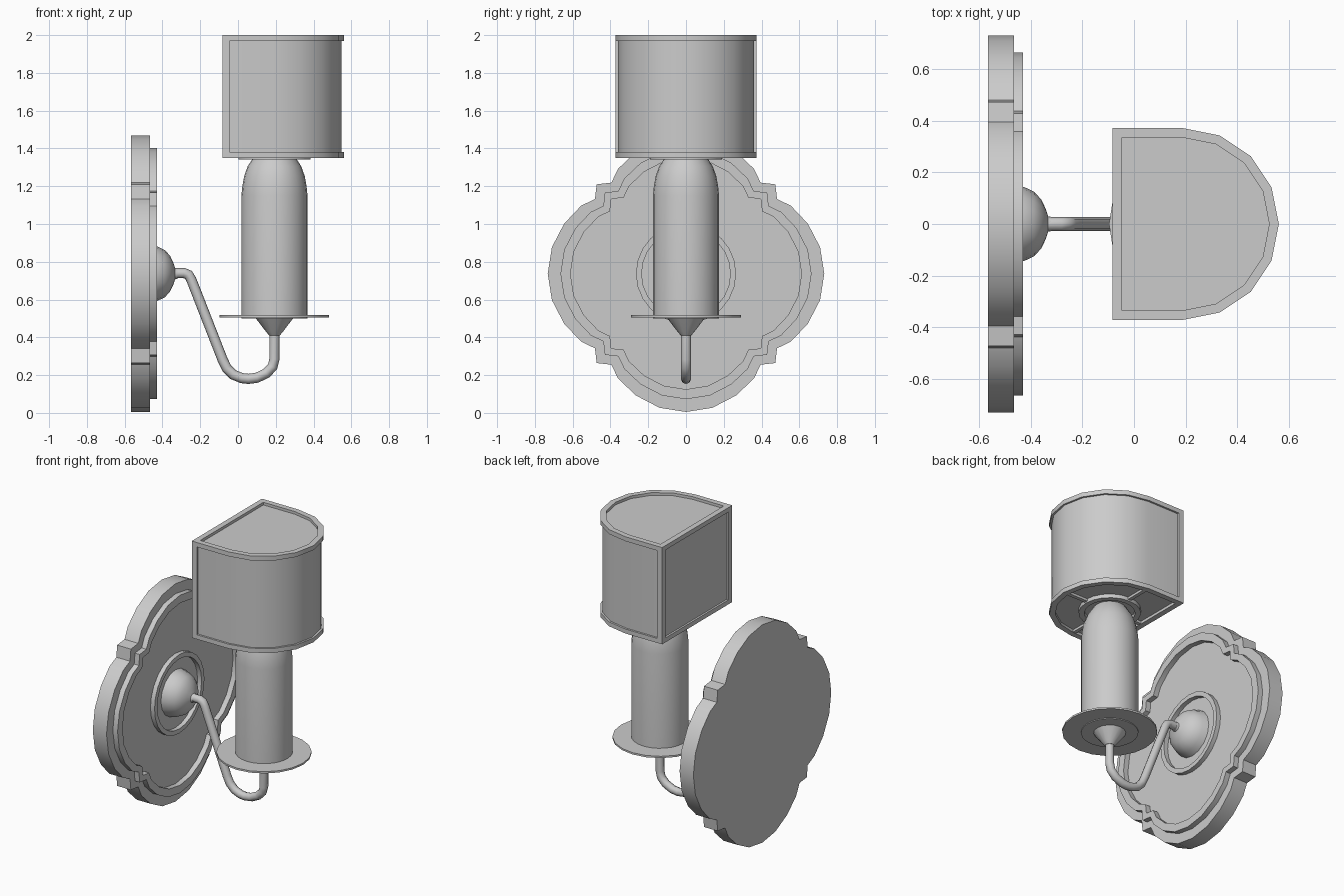
import bpy, bmesh, math
from mathutils import Matrix, Vector

if "Cube" in bpy.data.objects:
    bpy.data.objects.remove(bpy.data.objects["Cube"])

AX = 0.193          # candle axis x
PZ = 0.737          # wall plate centre z


def finish(name, bm, smooth=30):
    bmesh.ops.recalc_face_normals(bm, faces=bm.faces)
    me = bpy.data.meshes.new(name)
    bm.to_mesh(me)
    bm.free()
    ob = bpy.data.objects.new(name, me)
    bpy.context.collection.objects.link(ob)
    bpy.ops.object.select_all(action='DESELECT')
    ob.select_set(True)
    bpy.context.view_layer.objects.active = ob
    bpy.ops.object.shade_smooth_by_angle(angle=math.radians(smooth))
    return ob


def prism(name, outer, lo, hi, place, inner=None):
    """Extrude an outline (or the band between two outlines) from lo to hi."""
    bm = bmesh.new()
    n = len(outer)
    loop = lambda pts, h: [bm.verts.new(place(a, b, h)) for a, b in pts]
    rings = [loop(outer, lo), loop(outer, hi)]
    if inner:
        rings += [loop(inner, hi), loop(inner, lo)]
        pairs = [(0, 1), (1, 2), (2, 3), (3, 0)]
    else:
        pairs = [(0, 1)]
        bm.faces.new(rings[0])
        bm.faces.new(rings[1])
    for r, s in pairs:
        for i in range(n):
            j = (i + 1) % n
            bm.faces.new((rings[r][i], rings[r][j], rings[s][j], rings[s][i]))
    return finish(name, bm)


def lathe(name, profile, matrix, n, smooth=30):
    """Spin (radius, height) points round local z, closing both ends."""
    bm = bmesh.new()
    rings = [[bm.verts.new(matrix @ Vector((r * math.cos(2 * math.pi * i / n),
                                            r * math.sin(2 * math.pi * i / n), h)))
              for i in range(n)] for r, h in profile]
    for a, b in zip(rings, rings[1:]):
        for i in range(n):
            j = (i + 1) % n
            bm.faces.new((a[i], a[j], b[j], b[i]))
    bm.faces.new(rings[0])
    bm.faces.new(rings[-1])
    return finish(name, bm, smooth)


def box(name, lo, hi, turn=None):
    bm = bmesh.new()
    lo, hi = Vector(lo), Vector(hi)
    m = Matrix.Translation((lo + hi) / 2) @ Matrix.Diagonal((*(hi - lo), 1))
    bmesh.ops.create_cube(bm, size=1, matrix=(turn or Matrix()) @ m)
    return finish(name, bm)


def circle(r, n):
    return [(r * math.cos(2 * math.pi * i / n), r * math.sin(2 * math.pi * i / n))
            for i in range(n)]


wall = lambda y, z, x: (x, y, PZ + z)
flat = lambda x, y, z: (x, y, z)
upright = Matrix.Translation((AX, 0, 0))
outward = Matrix.Translation((0, 0, PZ)) @ Matrix.Rotation(math.pi / 2, 4, 'Y')

# Quatrefoil wall plate: one quarter outline turned four times
quarter = [(0.732, 0), (0.71, 0.14), (0.645, 0.265), (0.555, 0.36), (0.482, 0.395),
           (0.473, 0.473), (0.395, 0.482), (0.36, 0.555), (0.265, 0.645), (0.14, 0.71)]
foil = []
for k in range(4):
    c, s = [(1, 0), (0, 1), (-1, 0), (0, -1)][k]
    foil += [(c * a - s * b, s * a + c * b) for a, b in quarter]
scaled = lambda f: [(a * f, b * f) for a, b in foil]
prism("wall_plate", foil, -0.567, -0.465, wall)
prism("wall_plate_raised_border", scaled(0.908), -0.468, -0.43, wall, scaled(0.836))
prism("wall_plate_centre_ring", circle(0.265, 24), -0.468, -0.435, wall, circle(0.235, 24))

# Domed boss the arm grows from
lathe("arm_boss", [(0.155, -0.468), (0.143, -0.425), (0.125, -0.387), (0.095, -0.36),
                   (0.06, -0.343), (0.03, -0.333), (0.027, -0.32)], outward, 16)

# Curved arm
path = [(-0.35, 0.74), (-0.285, 0.74), (-0.262, 0.731), (-0.247, 0.705), (-0.23, 0.662),
        (-0.082, 0.283), (-0.06, 0.237), (-0.025, 0.202), (0.02, 0.184), (0.055, 0.18),
        (0.1, 0.186), (0.15, 0.21), (0.183, 0.244), (0.193, 0.285), (0.193, 0.43)]
cu = bpy.data.curves.new("arm", 'CURVE')
cu.dimensions = '3D'
cu.bevel_depth = 0.027
cu.bevel_resolution = 2
cu.use_fill_caps = True
sp = cu.splines.new('POLY')
sp.points.add(len(path) - 1)
for p, (x, z) in zip(sp.points, path):
    p.co = (x, 0, z, 1)
arm = bpy.data.objects.new("arm", cu)
bpy.context.collection.objects.link(arm)
bpy.ops.object.select_all(action='DESELECT')
arm.select_set(True)
bpy.context.view_layer.objects.active = arm
bpy.ops.object.convert(target='MESH')

# Cup, drip dish and candle tube
lathe("candle_cup", [(0.028, 0.41), (0.045, 0.43), (0.1, 0.502)], upright, 16)
lathe("drip_dish", [(0.29, 0.505), (0.29, 0.517)], upright, 20)
lathe("candle_tube", [(0.175, 0.5), (0.175, 1.15), (0.17, 1.2), (0.16, 1.255),
                      (0.142, 1.305), (0.115, 1.347), (0.1, 1.37)], upright, 24)


# D-shaped shade
def dee(inset):
    r = 0.372 - inset
    arc = [(0.19 + r * math.cos(math.radians(a)), r * math.sin(math.radians(a)))
           for a in [-90 + 22.5 * i for i in range(9)]]
    return [(-0.083 + inset, -r)] + arc + [(-0.083 + inset, r)]


prism("shade_body", dee(0.013), 1.368, 1.982, flat)
for name, z in (("bottom", 1.35), ("top", 1.97)):
    prism(f"shade_{name}_rim", dee(0), z, z + 0.03, flat, dee(0.037))
for name, y in (("front", -0.372), ("back", 0.335)):
    box(f"shade_{name}_post", (-0.083, y, 1.38), (-0.045, y + 0.037, 1.97))

# Ring and spokes holding the shade from below
prism("shade_holder_ring", [(AX + a, b) for a, b in circle(0.19, 20)], 1.342, 1.37, flat,
      [(AX + a, b) for a, b in circle(0.155, 20)])
for i, (angle, length) in enumerate(((0, 0.34), (90, 0.345), (180, 0.25), (270, 0.345))):
    turn = upright @ Matrix.Rotation(math.radians(angle), 4, 'Z')
    box(f"shade_holder_spoke_{i + 1}", (0.17, -0.012, 1.352), (length, 0.012, 1.37), turn)
